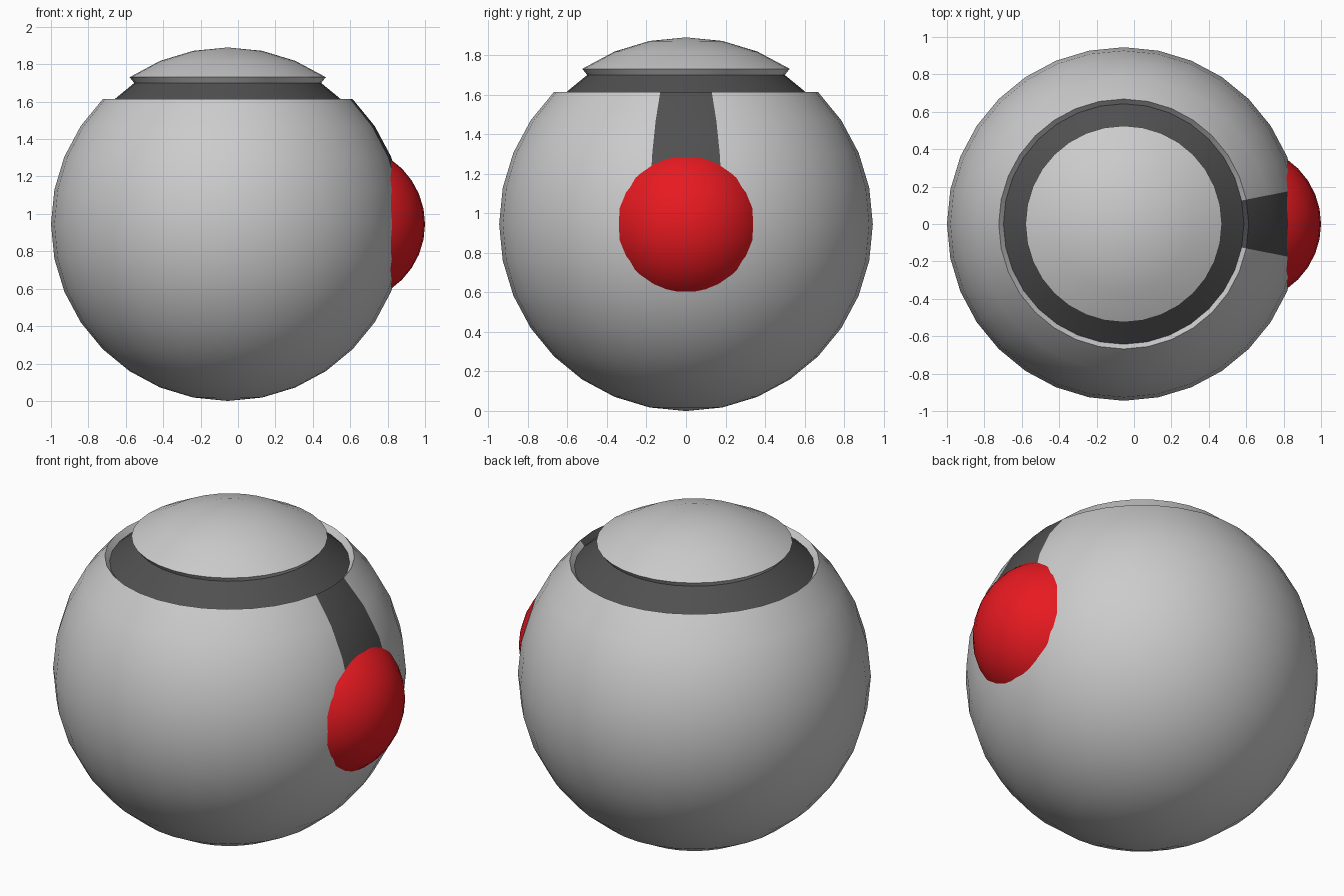
import bpy, bmesh, math
from mathutils import Vector

if "Cube" in bpy.data.objects:
    bpy.data.objects.remove(bpy.data.objects["Cube"])

R, CX, CZ = 0.945, -0.055, 0.945
STEP = math.radians(11.25)
DEPTH = 0.04


def material(name, rgb):
    m = bpy.data.materials.new(name)
    m.diffuse_color = (*rgb, 1)
    m.use_nodes = True
    m.node_tree.nodes["Principled BSDF"].inputs["Base Color"].default_value = m.diffuse_color
    return m


def finish(bm, name, loc, mats):
    bmesh.ops.recalc_face_normals(bm, faces=bm.faces[:])
    me = bpy.data.meshes.new(name)
    bm.to_mesh(me)
    bm.free()
    for m in mats:
        me.materials.append(m)
    ob = bpy.data.objects.new(name, me)
    ob.location = loc
    bpy.context.collection.objects.link(ob)
    bpy.ops.object.select_all(action='DESELECT')
    ob.select_set(True)
    bpy.context.view_layer.objects.active = ob
    bpy.ops.object.shade_smooth_by_angle(angle=math.radians(30))
    return ob


grey = material("grey", (0.8, 0.8, 0.8))
dark = material("dark_grey", (0.08, 0.08, 0.08))
red = material("red", (0.8, 0.01, 0.015))

# Round body with a recessed groove below the lid
bm = bmesh.new()
bmesh.ops.create_uvsphere(bm, u_segments=32, v_segments=16, radius=R)


def polar(f):
    return f.calc_center_median().normalized().angle(Vector((0, 0, 1))) / STEP


band = [f for f in bm.faces if 3 < polar(f) < 4]
walls = bmesh.ops.inset_region(bm, faces=band, thickness=0, depth=0,
                               use_even_offset=False)["faces"]
tilt = 3.5 * STEP
for v in {v for f in band for v in f.verts}:
    out = Vector((v.co.x, v.co.y, 0)).normalized()
    v.co -= DEPTH * (out * math.sin(tilt) + Vector((0, 0, math.cos(tilt))))
for f in band:
    f.material_index = 1

# Flush dark strip running from the groove to the button
lip = R * math.cos(4 * STEP)
for f in bm.faces:
    c = f.calc_center_median()
    in_sector = abs(math.atan2(c.y, c.x)) < STEP
    below_groove = lip - 0.03 < c.z < lip and f in walls
    if in_sector and (below_groove or 4 < polar(f) < 7 and f not in band and f not in walls):
        f.material_index = 1
finish(bm, "body", (CX, 0, CZ), [grey, dark])

# Round side button, sunk into the body
bm = bmesh.new()
bmesh.ops.create_uvsphere(bm, u_segments=32, v_segments=16, radius=0.42)
finish(bm, "side_button", (0.58, 0, CZ), [red])
